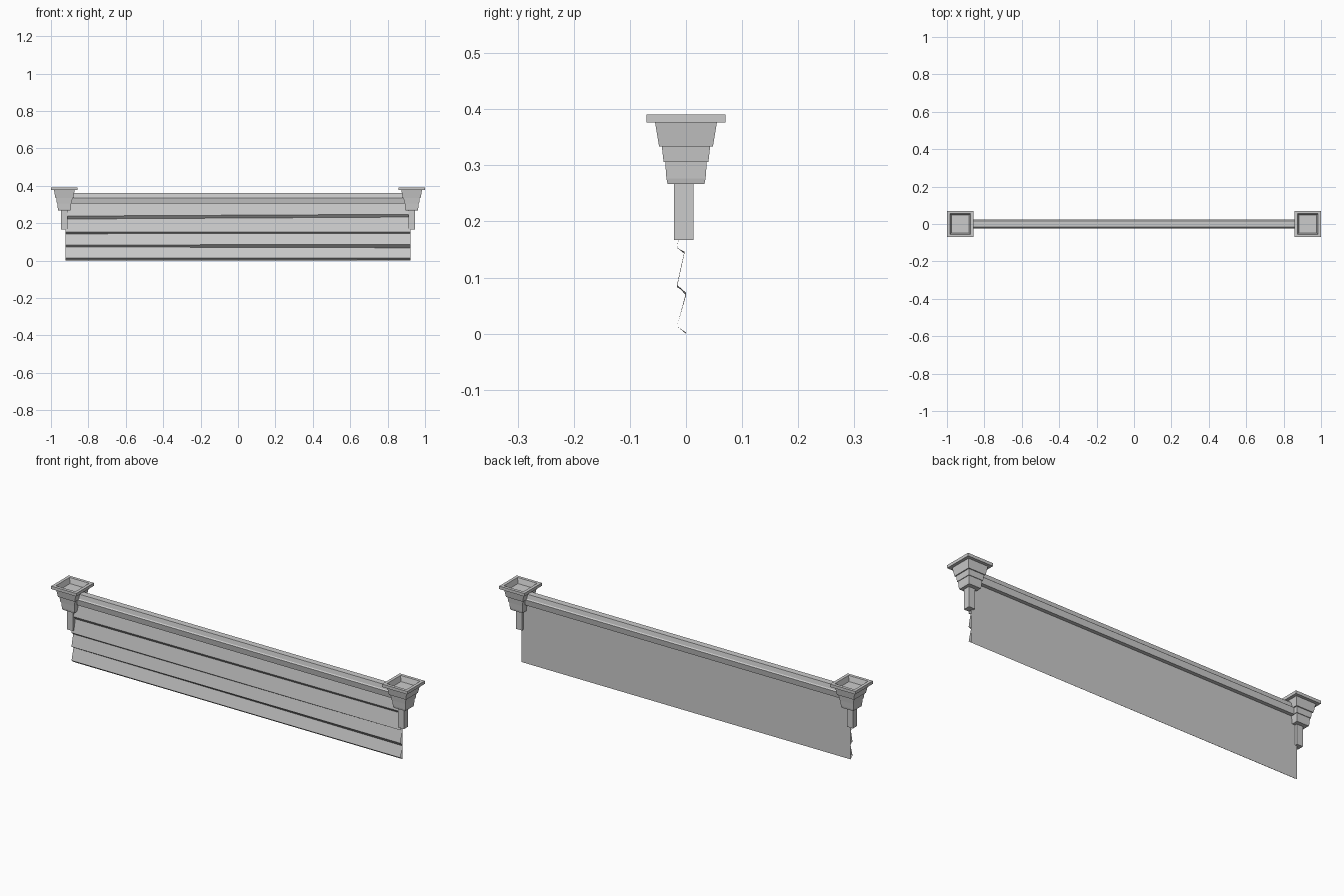
import bpy

if "Cube" in bpy.data.objects:
    bpy.data.objects.remove(bpy.data.objects["Cube"])


def make_mesh(name, verts, faces):
    mesh = bpy.data.meshes.new(name)
    mesh.from_pydata(verts, [], faces)
    mesh.update()
    obj = bpy.data.objects.new(name, mesh)
    bpy.context.collection.objects.link(obj)
    return obj


def square_loft(name, cx, rings):
    """Stack square rings (half width, z) into one stepped solid."""
    verts, faces = [], []
    for h, z in rings:
        verts += [(cx + sx * h, sy * h, z) for sx, sy in ((-1, -1), (1, -1), (1, 1), (-1, 1))]
    for r in range(len(rings) - 1):
        for i in range(4):
            j = (i + 1) % 4
            faces.append((r * 4 + i, r * 4 + j, r * 4 + 4 + j, r * 4 + 4 + i))
    n = len(verts)
    faces += [(3, 2, 1, 0), (n - 4, n - 3, n - 2, n - 1)]
    return make_mesh(name, verts, faces)


def extrude_x(name, profile, half):
    """Extrude a closed (y, z) profile along x with end caps."""
    n = len(profile)
    verts = [(x, y, z) for x in (-half, half) for y, z in profile]
    faces = [(i, i + n, (i + 1) % n + n, (i + 1) % n) for i in range(n)]
    faces += [tuple(range(n)), tuple(range(2 * n - 1, n - 1, -1))]
    return make_mesh(name, verts, faces)


# Stepped caps with a shallow recess in the top, and the short posts below
cap_rings = [(0.033, 0.267), (0.035, 0.277), (0.037, 0.306), (0.040, 0.306),
             (0.043, 0.334), (0.048, 0.334), (0.055, 0.376), (0.0705, 0.376),
             (0.0705, 0.391), (0.055, 0.391), (0.047, 0.365)]
for side, sx in (("left", -1), ("right", 1)):
    square_loft("cap_" + side, sx * 0.9285, cap_rings)
    bpy.ops.mesh.primitive_cube_add(size=1, location=(sx * 0.9285, -0.004, 0.22))
    post = bpy.context.object
    post.name = "post_" + side
    post.scale = (0.034, 0.034, 0.106)

# Moulded top rail
half_profile = [(0.020, 0.305), (0.025, 0.335), (0.020, 0.340), (0.016, 0.361)]
rail_profile = half_profile + [(-y, z) for y, z in reversed(half_profile)]
extrude_x("top_rail", rail_profile, 0.90)

# Uneven weatherboards: each row is y, z at left end, z at right end
rows = [(0.0, 0.0, 0.002), (-0.016, 0.013, 0.013),
        (0.0, 0.073, 0.068), (-0.016, 0.083, 0.087),
        (-0.003, 0.143, 0.146), (-0.016, 0.154, 0.153),
        (-0.002, 0.222, 0.2325), (-0.016, 0.238, 0.2475),
        (-0.004, 0.315, 0.315)]
W = 0.923
# Lip edges sit on the lower side of each board's dark overhang
board_verts = [(x, y, z) for y, zl, zr in rows for x, z in ((-W, zl), (W, zr))]
board_faces = [(2 * i, 2 * i + 1, 2 * i + 3, 2 * i + 2) for i in range(len(rows) - 1)]
make_mesh("weatherboards", board_verts, board_faces)

# Flat back panel
make_mesh("back_panel", [(-W, 0.001, 0), (W, 0.001, 0), (W, 0.001, 0.315), (-W, 0.001, 0.315)],
          [(3, 2, 1, 0)])
